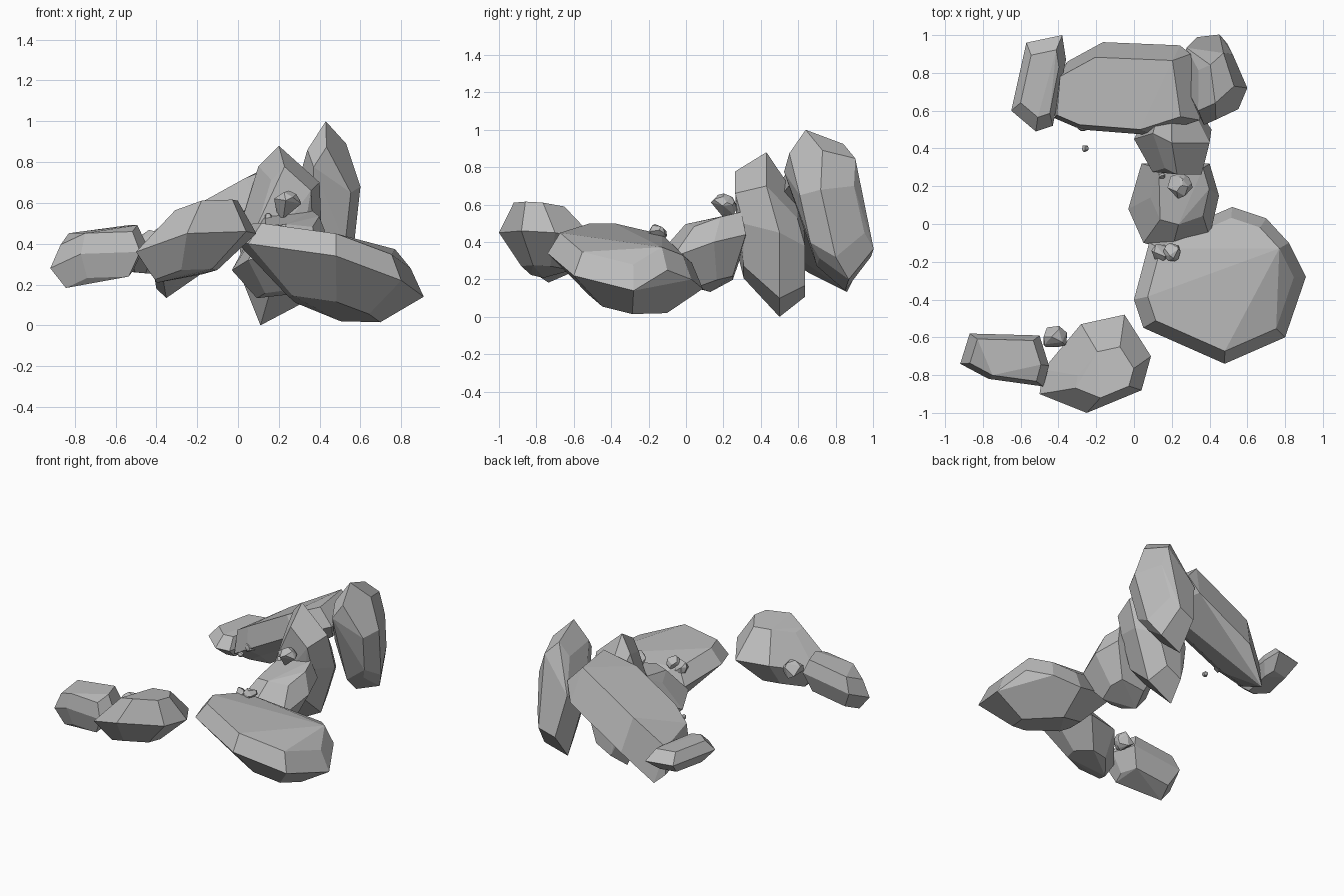
import bpy
import bmesh
import random
from mathutils import Vector

default_cube = bpy.data.objects.get("Cube")
if default_cube:
    bpy.data.objects.remove(default_cube, do_unlink=True)

# One plain grey stone colour for everything
stone_grey = bpy.data.materials.new("stone_grey")
stone_grey.use_nodes = True
grey = (.5, .5, .5, 1)
stone_grey.diffuse_color = grey
stone_shader = stone_grey.node_tree.nodes["Principled BSDF"]
stone_shader.inputs["Base Color"].default_value = grey


def wrap_corners(name, corners):
    """Wrap corners in a flat-faced convex shell and merge level triangles."""
    shell = bmesh.new()
    for corner in corners:
        shell.verts.new(corner)
    hull = bmesh.ops.convex_hull(shell, input=shell.verts)
    inner = [item for item in hull["geom_interior"] if isinstance(item, bmesh.types.BMVert)]
    bmesh.ops.delete(shell, geom=inner, context="VERTS")
    bmesh.ops.dissolve_limit(shell, angle_limit=.1, verts=shell.verts, edges=shell.edges)
    bmesh.ops.recalc_face_normals(shell, faces=shell.faces)
    mesh = bpy.data.meshes.new(name)
    shell.to_mesh(mesh)
    shell.free()
    mesh.materials.append(stone_grey)
    rock = bpy.data.objects.new(name, mesh)
    bpy.context.collection.objects.link(rock)


def make_rock(name, rim, first_face, first_scale, second_face, second_scale):
    """Build a rock from its rim and two shrunken copies pushed out either side."""
    rim = [Vector(corner) for corner in rim]
    centre = sum(rim, Vector()) / len(rim)
    corners = list(rim)
    for push, scale in ((first_face, first_scale), (second_face, second_scale)):
        corners += [centre + (corner - centre) * scale + Vector(push) for corner in rim]
    wrap_corners(name, corners)


def make_pebble(name, centre, size, corner_count=24):
    """Scatter corners over a small ball and wrap them."""
    corners = []
    for _ in range(corner_count):
        direction = Vector([random.gauss(0, 1) for _ in range(3)])
        corners.append(Vector(centre) + direction.normalized() * size / 2)
    wrap_corners(name, corners)


# Broad slab sloping down to the front left
make_rock(
    "front_slab",
    rim=[(0, -.4, .4), (.05, -.55, .4), (.48, -.74, .34), (.8, -.6, .22),
         (.91, -.28, .14), (.82, -.1, .25), (.7, .03, .2), (.52, .09, .15),
         (.08, -.1, .33)],
    first_face=(0, 0, .12), first_scale=.85,
    second_face=(0, 0, -.19), second_scale=.5)

# Rounded boulder at the front
make_rock(
    "front_boulder",
    rim=[(-.5, -.9, .36), (-.25, -1, .45), (.04, -.88, .46), (.09, -.7, .45),
         (-.05, -.48, .41), (-.28, -.53, .41), (-.48, -.77, .33)],
    first_face=(.05, -.04, .18), first_scale=.52,
    second_face=(-.05, 0, -.16), second_scale=.52)

# Oblong stone at the front right end
make_rock(
    "front_end_stone",
    rim=[(-.92, -.74, .28), (-.87, -.58, .35), (-.5, -.59, .4),
         (-.45, -.75, .4), (-.48, -.86, .36), (-.77, -.82, .35)],
    first_face=(0, 0, .1), first_scale=.8,
    second_face=(0, 0, -.12), second_scale=.7)

# Rounded boulder in the middle
make_rock(
    "middle_boulder",
    rim=[(-.03, .08, .27), (.04, .32, .4), (.4, .32, .44), (.45, .15, .4),
         (.4, -.07, .32), (.2, -.14, .34), (.05, -.1, .32)],
    first_face=(.03, .06, .15), first_scale=.65,
    second_face=(0, .05, -.18), second_scale=.5)

# Upright stone behind the middle boulder
make_rock(
    "upright_stone",
    rim=[(.2, .43, .88), (.4, .43, .7), (.41, .5, .45), (.3, .5, .1),
         (.11, .5, 0), (.03, .45, .2), (0, .45, .45), (.1, .48, .78)],
    first_face=(.03, -.18, .05), first_scale=.65,
    second_face=(0, .15, -.07), second_scale=.6)

# Long leaning slab across the back
make_rock(
    "leaning_slab",
    rim=[(-.42, .56, .3), (-.4, .8, .18), (-.18, .92, .42), (.3, .9, .7),
         (.35, .55, .7), (.1, .47, .6), (-.28, .5, .39)],
    first_face=(-.04, 0, .14), first_scale=.85,
    second_face=(0, .08, -.09), second_scale=.85)

# Flat stone lying on the low end of the leaning slab
make_rock(
    "back_end_stone",
    rim=[(-.65, .6, .35), (-.57, .96, .35), (-.38, 1, .35),
         (-.36, .87, .33), (-.43, .52, .33), (-.52, .49, .34)],
    first_face=(0, 0, .07), first_scale=.7,
    second_face=(0, 0, -.08), second_scale=.6)

# Tall stone standing at the back left
make_rock(
    "tall_stone",
    rim=[(.43, .64, 1), (.53, .73, .89), (.6, .72, .68), (.56, .8, .32),
         (.5, .87, .2), (.33, .85, .14), (.25, .77, .55), (.34, .6, .86)],
    first_face=(0, -.12, 0), first_scale=.7,
    second_face=(-.03, .17, .05), second_scale=.7)

# Pebbles and crumbs resting in the gaps
random.seed(4)
make_pebble("front_gap_pebble", (-.42, -.6, .4), size=.14)
make_pebble("upper_pebble", (.24, .2, .59), size=.14)
make_pebble("lower_pebble", (.14, -.15, .44), size=.1)
make_pebble("lower_side_pebble", (.2, -.15, .45), size=.1)
make_pebble("slab_pebble", (-.27, .53, .4), size=.08)
for spot in ((.15, .25, .53), (.2, -.25, .44), (-.26, .4, .4)):
    make_pebble("crumb", spot, size=.04)
